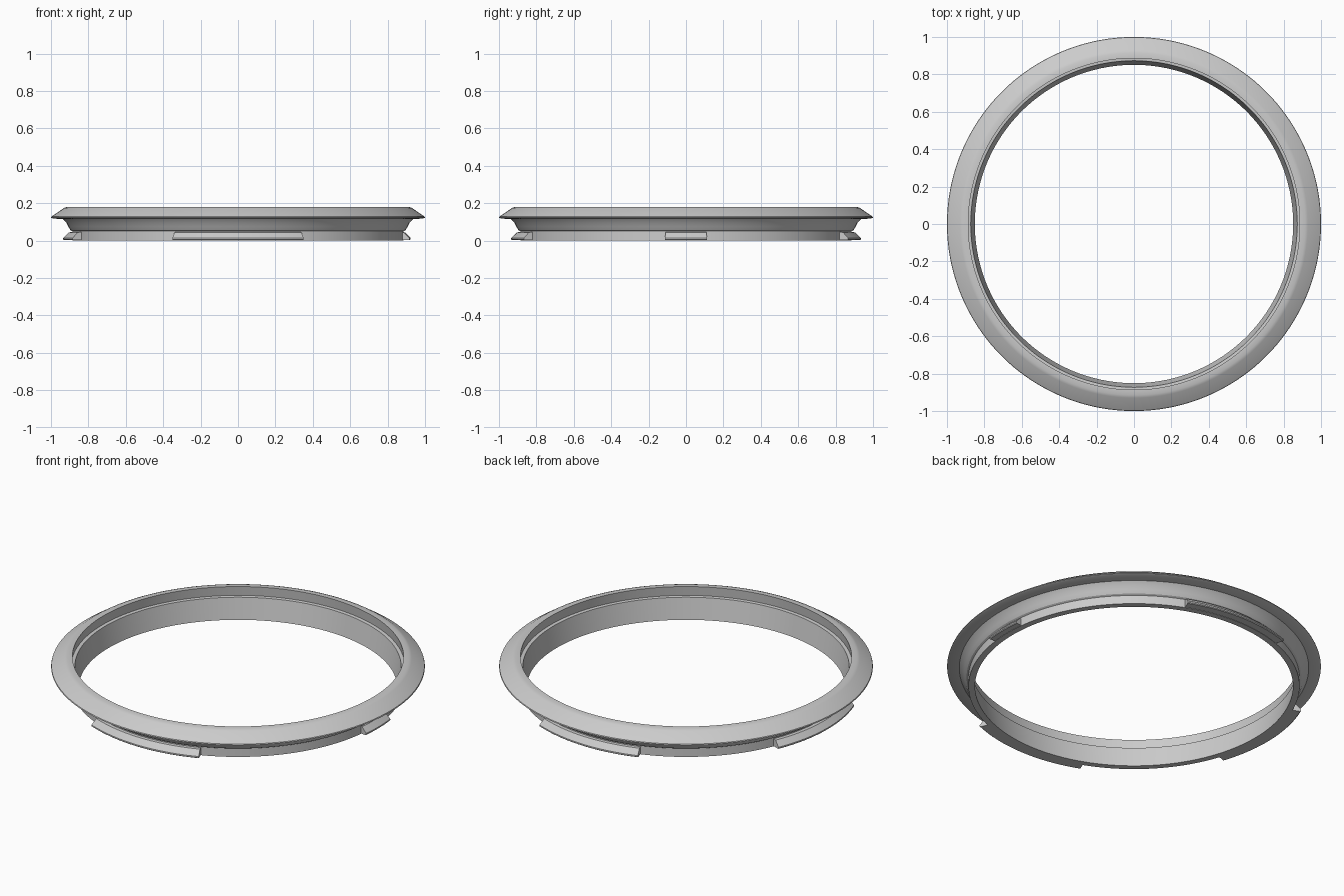
import bpy, bmesh, math

cube = bpy.data.objects.get("Cube")
if cube:
    bpy.data.objects.remove(cube, do_unlink=True)

grey = bpy.data.materials.new("light_grey")
grey.use_nodes = True
colour = (0.6, 0.6, 0.6, 1)
grey.diffuse_color = colour
grey.node_tree.nodes["Principled BSDF"].inputs["Base Color"].default_value = colour


def sweep(name, profile, start=0, end=360, steps=128):
    """Turn a closed (radius, height) profile about z; partial sweeps get end caps."""
    full = end - start >= 360
    bm = bmesh.new()
    rings = []
    for i in range(steps if full else steps + 1):
        a = math.radians(start + (end - start) * i / steps)
        rings.append([bm.verts.new((r * math.cos(a), r * math.sin(a), z))
                      for r, z in profile])
    n = len(profile)
    for i in range(steps):
        a, b = rings[i], rings[(i + 1) % len(rings)]
        for j in range(n):
            k = (j + 1) % n
            bm.faces.new((a[j], b[j], b[k], a[k]))
    if not full:
        bm.faces.new(rings[0])
        bm.faces.new(rings[-1][::-1])
    bmesh.ops.recalc_face_normals(bm, faces=bm.faces)
    mesh = bpy.data.meshes.new(name)
    bm.to_mesh(mesh)
    bm.free()
    mesh.materials.append(grey)
    obj = bpy.data.objects.new(name, mesh)
    bpy.context.collection.objects.link(obj)
    bpy.ops.object.select_all(action='DESELECT')
    obj.select_set(True)
    bpy.context.view_layer.objects.active = obj
    bpy.ops.object.shade_smooth_by_angle(angle=math.radians(25))


# Ring body: bevelled flange, coved neck, plain foot and stepped bore
foot = [(0.851, 0), (0.886, 0), (0.886, 0.05)]
cove = [(0.896, 0.056), (0.908, 0.075), (0.918, 0.095), (0.935, 0.114)]
flange = [(0.99, 0.118), (1.0, 0.122), (0.998, 0.128), (0.93, 0.174), (0.915, 0.18)]
bore = [(0.886, 0.18), (0.892, 0.125), (0.873, 0.123)]
sweep("adapter_ring", foot + cove + flange + bore, steps=180)

# Bayonet lugs: three wide ones and one narrow key
lug = [(0.87, 0.002), (0.93, 0.002), (0.935, 0.006), (0.935, 0.014),
       (0.905, 0.044), (0.87, 0.046)]
key = [(r - 0.012 if r > 0.9 else r, z) for r, z in lug]
sweep("front_lug", lug, -112, -68, 22)
sweep("back_lug", lug, 68, 109, 22)
sweep("right_lug", lug, 157, 199, 22)
sweep("left_key", key, -7, 7, 8)
